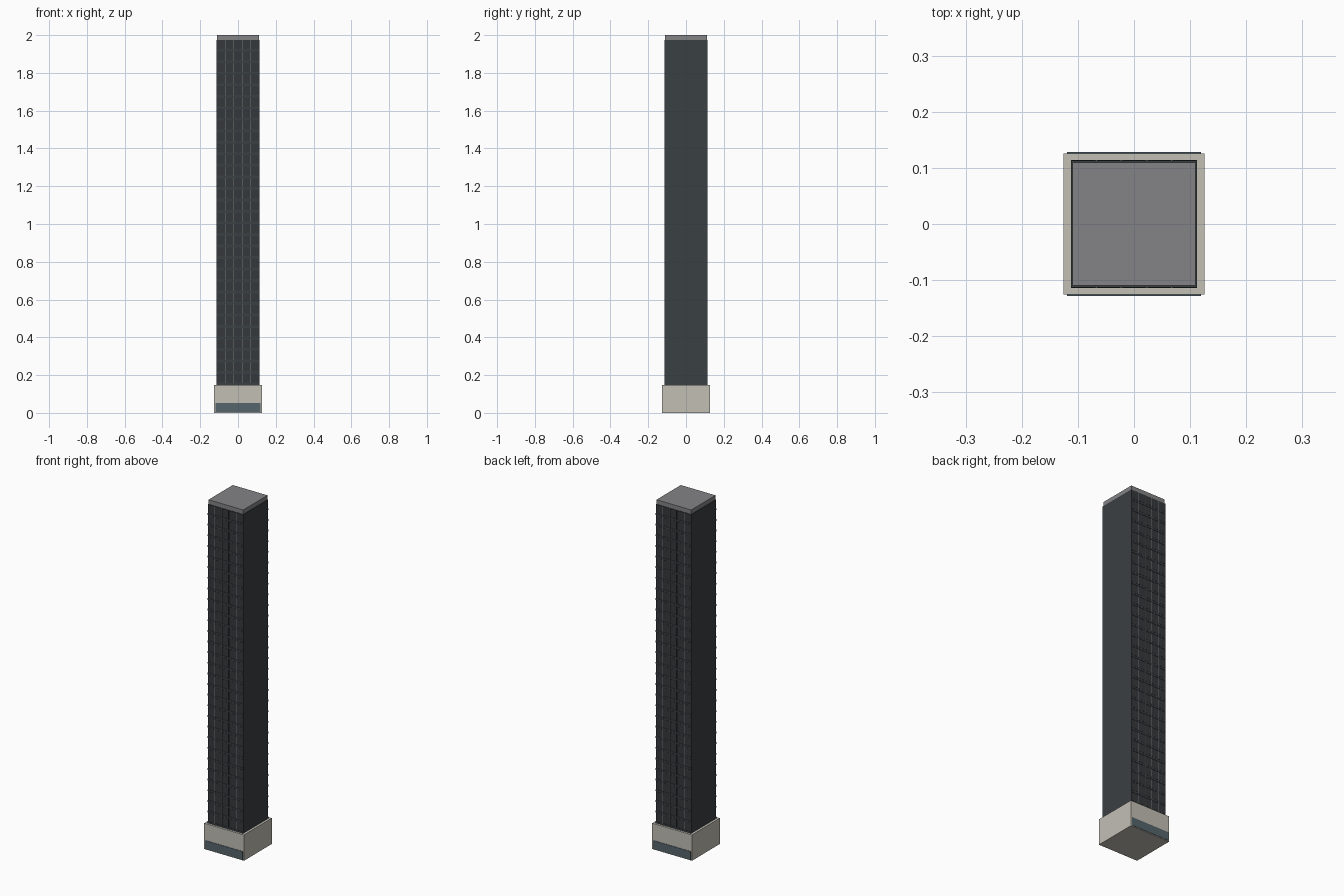
import bpy, bmesh
from mathutils import Matrix, Vector

if "Cube" in bpy.data.objects:
    bpy.data.objects.remove(bpy.data.objects["Cube"])


def material(name, rgb):
    m = bpy.data.materials.new(name)
    m.diffuse_color = (*rgb, 1)
    m.use_nodes = True
    m.node_tree.nodes["Principled BSDF"].inputs["Base Color"].default_value = m.diffuse_color
    return m


def boxes(name, spans, mat):
    """One object made of boxes, each given as (x0, x1, y0, y1, z0, z1)."""
    bm = bmesh.new()
    for x0, x1, y0, y1, z0, z1 in spans:
        centre = Vector(((x0 + x1) / 2, (y0 + y1) / 2, (z0 + z1) / 2))
        size = Matrix.Diagonal((x1 - x0, y1 - y0, z1 - z0, 1))
        bmesh.ops.create_cube(bm, size=1, matrix=Matrix.Translation(centre) @ size)
    me = bpy.data.meshes.new(name)
    bm.to_mesh(me)
    bm.free()
    me.materials.append(mat)
    ob = bpy.data.objects.new(name, me)
    bpy.context.collection.objects.link(ob)
    return ob


stone = material("stone", (0.54, 0.52, 0.46))
dark = material("dark_cladding", (0.042, 0.05, 0.055))
window = material("window_glass", (0.035, 0.04, 0.043))
metal = material("mullion_metal", (0.2, 0.2, 0.2))
entry = material("lobby_glass", (0.09, 0.13, 0.15))
roof_grey = material("roof_grey", (0.23, 0.23, 0.24))

B, T, R = 0.126, 0.1125, 0.11       # half widths: podium, tower, roof
Z0, Z1, FLOORS, BAYS = 0.148, 1.975, 30, 5

# Main masses
boxes("podium", [(-B, B, -B, B, 0, Z0)], stone)
boxes("tower", [(-T, T, -T, T, Z0, Z1)], dark)
boxes("roof_cap", [(-R, R, -R, R, Z1, 2.0)], roof_grey)

# Front and back details; the side walls stay plain
step = (Z1 - Z0) / FLOORS
bay = 2 * T / BAYS
for side, s in (("front", -1), ("back", 1)):
    def slab(depth, base=T):
        return sorted((s * base, s * (base + depth)))

    # Lobby glazing
    boxes(side + "_lobby_glass", [(-0.119, 0.119, *slab(0.002, B), 0.004, 0.052)], entry)
    # Window panes
    boxes(side + "_windows",
          [(-T + i * bay + 0.002, -T + (i + 1) * bay - 0.002, *slab(0.0008),
            Z0 + j * step + 0.012, Z0 + (j + 1) * step - 0.002)
           for i in range(BAYS) for j in range(FLOORS)], window)
    # Floor bands
    boxes(side + "_floor_bands",
          [(-T, T, *slab(0.0016), Z0 + j * step, Z0 + j * step + 0.01)
           for j in range(FLOORS)], dark)
    # Mullions between bays
    boxes(side + "_mullions",
          [(-T + i * bay - 0.0015, -T + i * bay + 0.0015, *slab(0.0012),
            Z0 + j * step + 0.01, Z0 + (j + 1) * step)
           for i in range(1, BAYS) for j in range(FLOORS)], metal)
